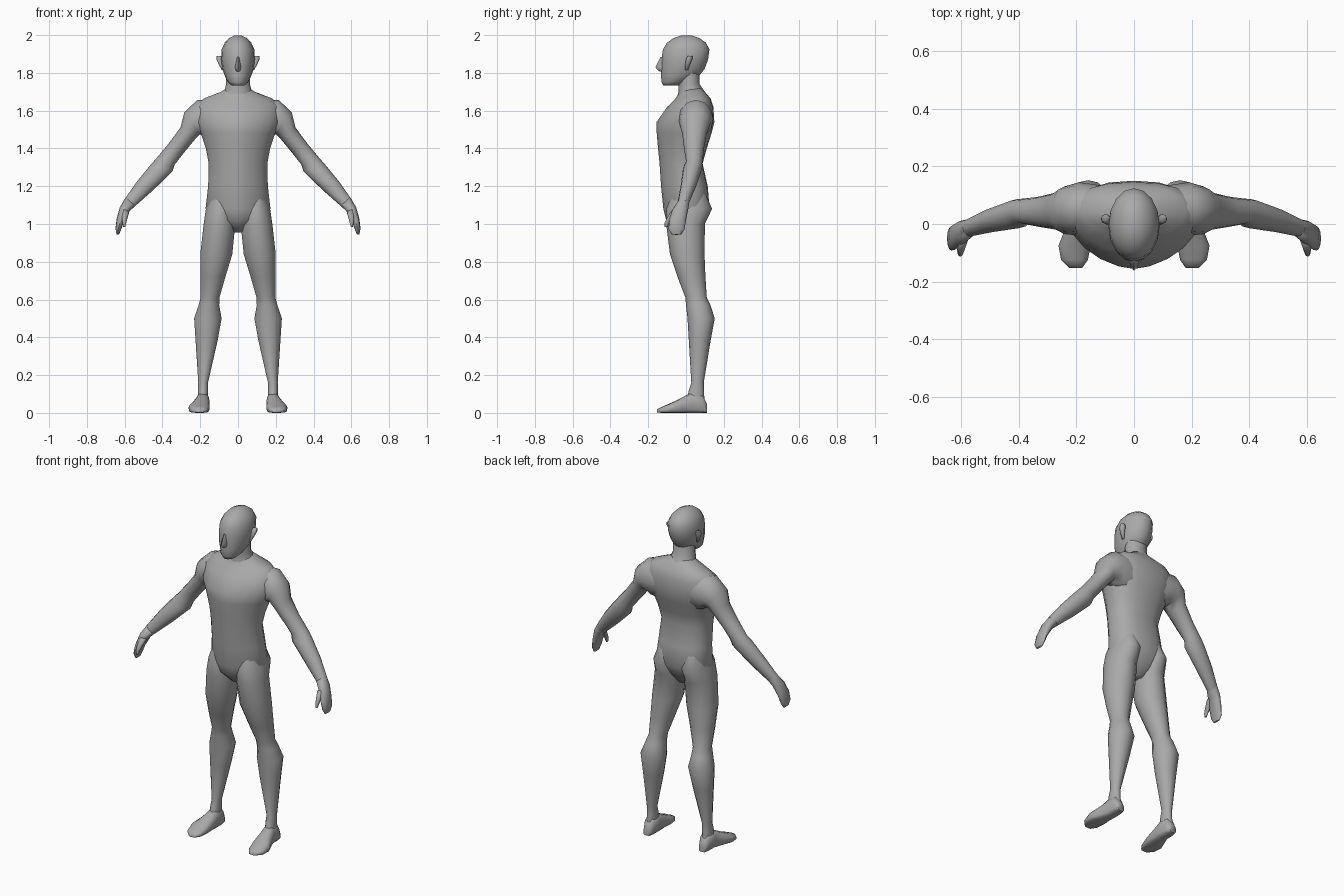
import bpy, bmesh, math

skin = bpy.data.materials.new("plain_grey")
skin.diffuse_color = (0.4, 0.4, 0.4, 1)


def power(v, e):
    return math.copysign(abs(v) ** (2 / e), v)


def loft(name, rings, n=14, front=2.0, back=2.0, along_y=False, mirror=False):
    """Each ring: outer (x, z), inner (x, z), front y, back y."""
    bm = bmesh.new()
    loops = []
    for x0, z0, x1, z1, y0, y1 in rings:
        loop = []
        for i in range(n):
            a = 2 * math.pi * i / n - math.pi / 2
            e = front if math.sin(a) < 0 else back
            u, v = power(math.cos(a), e), power(math.sin(a), e)
            x = (x0 + x1) / 2 + u * (x0 - x1) / 2
            z = (z0 + z1) / 2 + u * (z0 - z1) / 2
            y = (y0 + y1) / 2 + v * (y1 - y0) / 2
            loop.append(bm.verts.new((x, z, y) if along_y else (x, y, z)))
        loops.append(loop)
    for a, b in zip(loops, loops[1:]):
        for i in range(n):
            j = (i + 1) % n
            bm.faces.new((a[i], a[j], b[j], b[i]))
    bm.faces.new(loops[0])
    bm.faces.new(loops[-1])
    bmesh.ops.recalc_face_normals(bm, faces=bm.faces)
    me = bpy.data.meshes.new(name)
    bm.to_mesh(me)
    bm.free()
    me.materials.append(skin)
    ob = bpy.data.objects.new(name, me)
    bpy.context.collection.objects.link(ob)
    bpy.ops.object.select_all(action='DESELECT')
    ob.select_set(True)
    bpy.context.view_layer.objects.active = ob
    bpy.ops.object.shade_smooth_by_angle(angle=math.radians(65))
    if mirror:
        m = ob.modifiers.new("mirror", 'MIRROR')
        m.use_mirror_merge = False
    return ob


def level(rows):
    """Centred horizontal rings: z, half width, front y, back y."""
    return [(w, z, -w, z, f, b) for z, w, f, b in rows]


def side(rows):
    """Horizontal rings off centre: z, inner x, outer x, front y, back y."""
    return [(o, z, i, z, f, b) for z, i, o, f, b in rows]


# Torso
loft("torso", level([
    (0.955, 0.03, -0.04, 0.05), (1.02, 0.13, -0.105, 0.09),
    (1.08, 0.172, -0.12, 0.125), (1.2, 0.158, -0.132, 0.115),
    (1.32, 0.155, -0.14, 0.088), (1.40, 0.17, -0.148, 0.11),
    (1.48, 0.197, -0.155, 0.135), (1.54, 0.222, -0.156, 0.15),
    (1.62, 0.225, -0.10, 0.145), (1.665, 0.18, -0.055, 0.13),
    (1.70, 0.09, -0.035, 0.10), (1.72, 0.06, -0.03, 0.08)]),
    n=20, front=1.65, back=2.5)

# Neck and head
loft("neck", level([
    (1.65, 0.10, -0.05, 0.13), (1.70, 0.075, -0.04, 0.10),
    (1.74, 0.065, -0.04, 0.072), (1.83, 0.065, -0.04, 0.07)]))
loft("head", level([
    (1.732, 0.032, -0.12, -0.04), (1.752, 0.055, -0.13, 0.01),
    (1.785, 0.07, -0.132, 0.07), (1.82, 0.083, -0.132, 0.098),
    (1.87, 0.089, -0.13, 0.117), (1.925, 0.087, -0.122, 0.124),
    (1.96, 0.07, -0.10, 0.105), (1.985, 0.046, -0.065, 0.07),
    (1.998, 0.018, -0.025, 0.03)]), n=16)
loft("nose", level([
    (1.885, 0.008, -0.135, -0.09), (1.83, 0.017, -0.162, -0.09),
    (1.812, 0.015, -0.148, -0.09), (1.805, 0.008, -0.13, -0.09)]), n=8, front=1.6)
loft("ear", side([
    (1.815, 0.075, 0.086, -0.005, 0.012), (1.845, 0.08, 0.102, -0.004, 0.022),
    (1.875, 0.08, 0.115, 0.0, 0.034), (1.89, 0.085, 0.113, 0.01, 0.034)]),
    n=8, mirror=True)

# Arms with mitten hands
loft("arm", [
    (0.09, 1.66, 0.09, 1.44, -0.01, 0.13),
    (0.215, 1.657, 0.165, 1.45, -0.04, 0.145),
    (0.284, 1.592, 0.20, 1.475, -0.035, 0.13),
    (0.305, 1.51, 0.23, 1.445, -0.02, 0.11),
    (0.37, 1.422, 0.288, 1.375, -0.01, 0.095),
    (0.43, 1.35, 0.335, 1.315, 0.0, 0.088),
    (0.457, 1.32, 0.348, 1.277, -0.015, 0.087),
    (0.535, 1.225, 0.448, 1.18, -0.028, 0.055),
    (0.605, 1.125, 0.55, 1.09, -0.045, 0.015)], n=12, mirror=True)
loft("hand", [
    (0.595, 1.14, 0.54, 1.10, -0.042, 0.018),
    (0.625, 1.09, 0.573, 1.068, -0.07, 0.012),
    (0.642, 1.03, 0.603, 1.012, -0.09, 0.0),
    (0.649, 0.975, 0.62, 0.968, -0.092, -0.008),
    (0.642, 0.945, 0.63, 0.943, -0.075, -0.025)], n=12, mirror=True)
loft("thumb", [
    (0.61, 1.08, 0.575, 1.065, -0.075, -0.03),
    (0.615, 1.04, 0.585, 1.03, -0.10, -0.06),
    (0.613, 1.01, 0.592, 1.005, -0.113, -0.085),
    (0.608, 0.985, 0.598, 0.984, -0.113, -0.097)], n=8, mirror=True)

# Legs
loft("leg", side([
    (1.17, 0.04, 0.14, -0.07, 0.10), (1.08, 0.015, 0.172, -0.105, 0.138),
    (1.0, 0.012, 0.184, -0.105, 0.10), (0.84, 0.028, 0.202, -0.085, 0.098),
    (0.72, 0.065, 0.201, -0.045, 0.103), (0.61, 0.097, 0.199, -0.003, 0.11),
    (0.57, 0.098, 0.21, 0.0, 0.13), (0.5, 0.085, 0.234, 0.008, 0.152),
    (0.38, 0.107, 0.226, 0.015, 0.13), (0.16, 0.158, 0.211, 0.028, 0.094),
    (0.12, 0.157, 0.213, 0.015, 0.094), (0.05, 0.16, 0.215, 0.0, 0.10)]),
    mirror=True)

# Feet, built from heel to toe
loft("foot", [
    (0.208, 0.112, 0.165, 0.112, 0.0, 0.045),
    (0.22, 0.085, 0.152, 0.085, 0.0, 0.10),
    (0.222, 0.03, 0.15, 0.03, 0.0, 0.11),
    (0.24, -0.02, 0.15, -0.02, 0.0, 0.082),
    (0.262, -0.075, 0.15, -0.075, 0.0, 0.055),
    (0.253, -0.125, 0.16, -0.125, 0.0, 0.033),
    (0.225, -0.153, 0.18, -0.153, 0.002, 0.02)],
    n=12, front=4.0, back=2.2, along_y=True, mirror=True)
